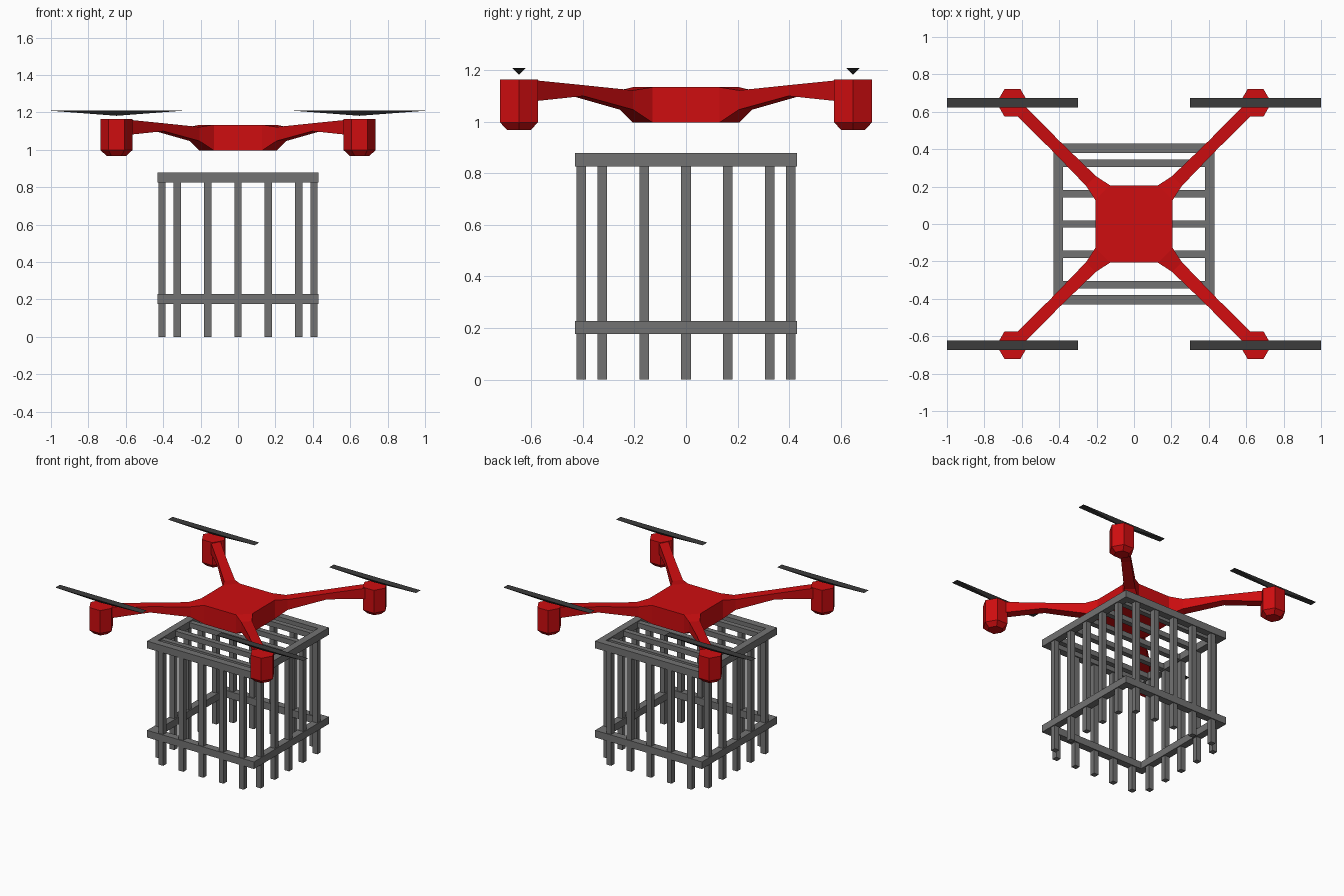
import bpy, bmesh
from math import pi, cos, sin, sqrt
from mathutils import Matrix, Vector

if "Cube" in bpy.data.objects:
    bpy.data.objects.remove(bpy.data.objects["Cube"])


def material(name, rgb):
    m = bpy.data.materials.new(name)
    m.diffuse_color = (*rgb, 1)
    m.use_nodes = True
    m.node_tree.nodes["Principled BSDF"].inputs["Base Color"].default_value = m.diffuse_color
    return m


RED = material("red", (0.62, 0.004, 0.005))
DARK = material("dark", (0.045, 0.045, 0.045))
GREY = material("grey", (0.17, 0.17, 0.17))


def finish(name, bm, mat):
    bmesh.ops.recalc_face_normals(bm, faces=bm.faces)
    me = bpy.data.meshes.new(name)
    bm.to_mesh(me)
    bm.free()
    me.materials.append(mat)
    ob = bpy.data.objects.new(name, me)
    bpy.context.collection.objects.link(ob)
    return ob


def box(bm, centre, size):
    mat = Matrix.Translation(centre) @ Matrix.Diagonal((*size, 1))
    bmesh.ops.create_cube(bm, size=1, matrix=mat)


# Body with four lofted arms: (distance along x=y, half width, bottom z, top z)
STATIONS = [(0.168, 0.055, 0.997, 1.134), (0.231, 0.037, 1.047, 1.122),
            (0.42, 0.032, 1.10, 1.142), (0.61, 0.033, 1.08, 1.161)]
bm = bmesh.new()
roots = []
for k in range(4):
    a = pi / 4 + k * pi / 2
    along, side = Vector((cos(a), sin(a), 0)), Vector((-sin(a), cos(a), 0))
    rings = []
    for t, w, z0, z1 in STATIONS:
        p = along * t * sqrt(2)
        rings.append([bm.verts.new(p + side * s * w + Vector((0, 0, z)))
                      for s, z in ((-1, z0), (1, z0), (1, z1), (-1, z1))])
    for r, q in zip(rings, rings[1:]):
        for i in range(4):
            j = (i + 1) % 4
            bm.faces.new((r[i], r[j], q[j], q[i]))
    bm.faces.new(rings[-1])
    roots.append(rings[0])
for r, q in zip(roots, roots[1:] + roots[:1]):
    bm.faces.new((r[1], q[0], q[3], r[2]))
bm.faces.new([v for r in roots for v in (r[3], r[2])])
bm.faces.new([v for r in roots for v in (r[0], r[1])])
finish("drone_body", bm, RED)

# Motor pods (hexagonal, tapered foot) and rotor blades (inverted flat pyramids)
for sx, lr in ((-1, "left"), (1, "right")):
    for sy, fb in ((-1, "front"), (1, "back")):
        x, y = sx * 0.65, sy * 0.648
        bm = bmesh.new()
        rings = [[bm.verts.new((x + r * cos(i * pi / 3), y + r * sin(i * pi / 3), z))
                  for i in range(6)]
                 for r, z in ((0.053, 0.968), (0.085, 0.998), (0.085, 1.164))]
        for r, q in zip(rings, rings[1:]):
            for i in range(6):
                j = (i + 1) % 6
                bm.faces.new((r[i], r[j], q[j], q[i]))
        bm.faces.new(rings[0])
        bm.faces.new(rings[-1])
        finish(f"motor_{fb}_{lr}", bm, RED)

        bm = bmesh.new()
        top = [bm.verts.new((x + dx * 0.35, y + dy * 0.026, 1.209))
               for dx, dy in ((-1, -1), (1, -1), (1, 1), (-1, 1))]
        tip = bm.verts.new((x, y, 1.182))
        bm.faces.new(top)
        for i in range(4):
            bm.faces.new((top[i], top[(i + 1) % 4], tip))
        finish(f"rotor_blade_{fb}_{lr}", bm, DARK)

# Cage frames
OUT, BAR, FRAME = 0.431, 0.038, 0.052
for name, z in (("top_frame", 0.852), ("lower_frame", 0.202)):
    bm = bmesh.new()
    for s in (-1, 1):
        mid = s * (OUT - FRAME / 2)
        box(bm, (0, mid, z), (2 * OUT, FRAME, FRAME))
        box(bm, (mid, 0, z), (FRAME, 2 * (OUT - FRAME), FRAME))
    finish(name, bm, GREY)

# Cage bars: five per side, and five across the roof
upright, roof = bmesh.new(), bmesh.new()
for c in (-0.325, -0.162, 0, 0.162, 0.325):
    for s in (-0.406, 0.406):
        box(upright, (c, s, 0.425), (BAR, BAR, 0.85))
        box(upright, (s, c, 0.425), (BAR, BAR, 0.85))
    box(roof, (0, c, 0.851), (0.81, BAR, BAR))
finish("cage_uprights", upright, GREY)
finish("cage_roof_bars", roof, GREY)
